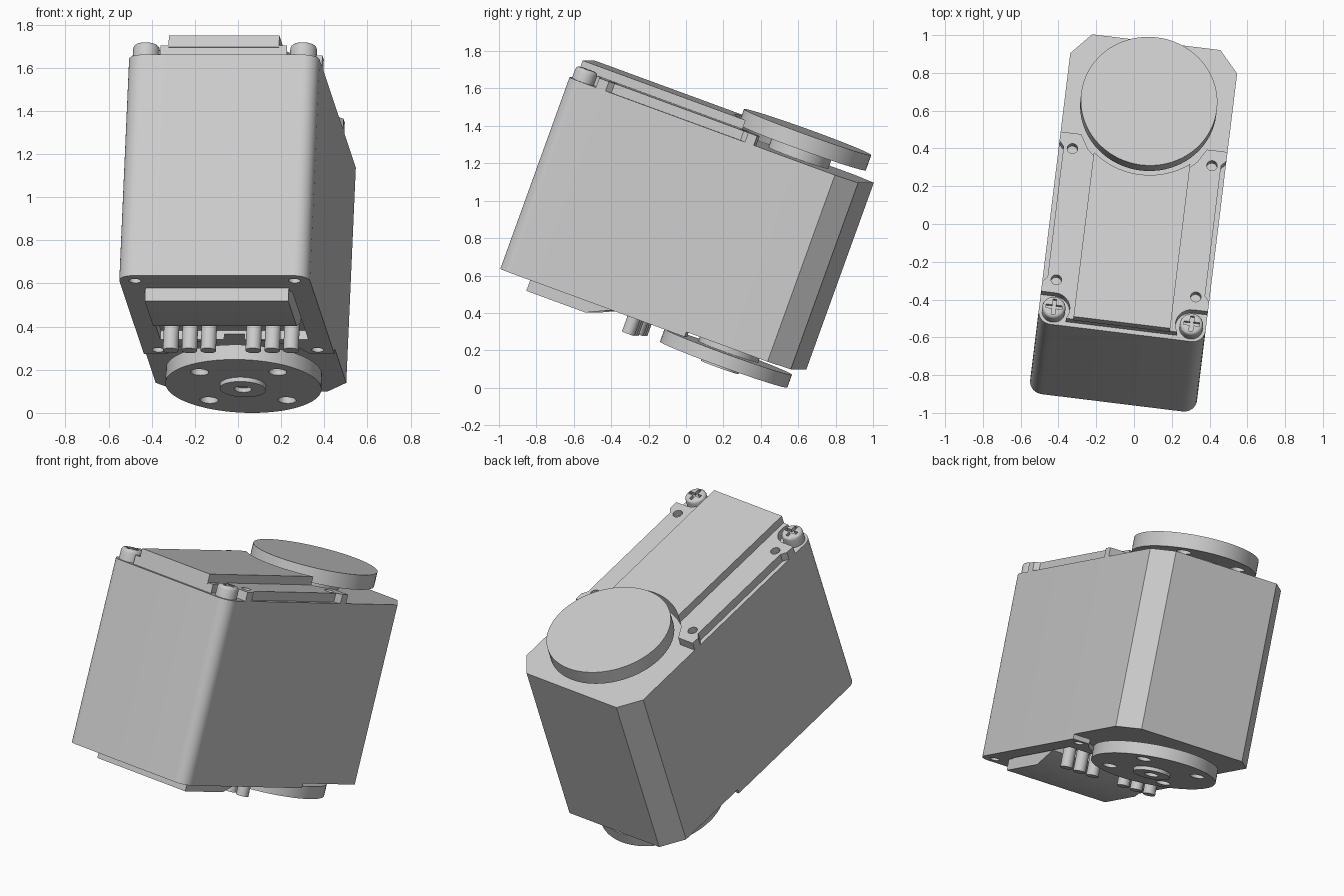
import bpy, bmesh
from math import cos, sin, pi, radians
from mathutils import Matrix, Vector

cube = bpy.data.objects.get("Cube")
if cube:
    bpy.data.objects.remove(cube, do_unlink=True)

GREY = bpy.data.materials.new("light grey")
GREY.use_nodes = True
COLOUR = (0.6, 0.6, 0.6, 1)
GREY.diffuse_color = COLOUR
GREY.node_tree.nodes["Principled BSDF"].inputs["Base Color"].default_value = COLOUR

TILT = Matrix.Rotation(radians(-7), 4, 'Z') @ Matrix.Rotation(radians(-20), 4, 'X')
AXIS = 0.147      # output shaft position along the body
HALF = 0.445      # half width of the body
parts = []


def make(name, bm, keep=True):
    bmesh.ops.recalc_face_normals(bm, faces=bm.faces)
    mesh = bpy.data.meshes.new(name)
    bm.to_mesh(mesh)
    bm.free()
    mesh.materials.append(GREY)
    ob = bpy.data.objects.new(name, mesh)
    bpy.context.collection.objects.link(ob)
    if keep:
        parts.append(ob)
    else:
        ob.hide_render = True
    return ob


def prism(name, points, vec):
    bm = bmesh.new()
    face = bm.faces.new([bm.verts.new(p) for p in points])
    ext = bmesh.ops.extrude_face_region(bm, geom=[face])
    bmesh.ops.translate(bm, vec=vec, verts=[g for g in ext["geom"] if isinstance(g, bmesh.types.BMVert)])
    return make(name, bm)


def slab(name, half, z0, z1):
    """Extrude an outline given as its right half, from front to back."""
    outline = half + [(-x, y) for x, y in reversed(half) if abs(x) > 1e-5]
    return prism(name, [(x, y, z0) for x, y in outline], (0, 0, z1 - z0))


def arc(cx, cy, r, a0, a1, n=12):
    angles = [radians(a0 + (a1 - a0) * i / n) for i in range(n + 1)]
    return [(cx + r * cos(a), cy + r * sin(a)) for a in angles]


def rod(name, x, y, r, z0, z1, keep=True, bevel=0, seg=32):
    bm = bmesh.new()
    bmesh.ops.create_cone(bm, cap_ends=True, segments=seg, radius1=r, radius2=r, depth=z1 - z0,
                          matrix=Matrix.Translation((x, y, (z0 + z1) / 2)))
    if bevel:
        rim = [e for e in bm.edges if all(v.co.z > z1 - 1e-4 for v in e.verts)]
        bmesh.ops.bevel(bm, geom=rim, offset=bevel, segments=3, profile=0.5, affect='EDGES')
    return make(name, bm, keep)


def box_cutter(x, y, z, sx, sy, sz):
    bm = bmesh.new()
    bmesh.ops.create_cube(bm, size=1, matrix=Matrix.Translation((x, y, z)) @ Matrix.Diagonal((sx, sy, sz, 1)))
    return make("cutter", bm, False)


def cut(ob, cutters):
    for c in cutters:
        mod = ob.modifiers.new("cut", 'BOOLEAN')
        mod.operation, mod.solver, mod.object = 'DIFFERENCE', 'EXACT', c
        bpy.context.view_layer.objects.active = ob
        bpy.ops.object.modifier_apply(modifier=mod.name)
        bpy.data.objects.remove(c, do_unlink=True)


def recess():
    return box_cutter(0, -0.575, 0.26, 0.69, 0.65, 0.12)


def screw_holes(z, rows, depth):
    return [rod("cutter", s * 0.372, y, 0.028, z - depth, z + depth, False, seg=20)
            for s in (-1, 1) for y in rows]


# Main case: rounded front corners, chamfered back corners
FRONT = arc(HALF - 0.07, -1.045, 0.07, -90, 0, 8)
case = slab("case", FRONT + [(HALF, 0.415), (0.342, 0.535)], 0.303, 1.365)
cut(case, [recess()])

# Bottom cover with a round clearance for the lower disc
CLEAR = arc(0, AXIS, 0.40, -43, -90)
TAB = [(HALF, -0.05), (0.335, -0.05)]
cover = slab("bottom_cover", FRONT + TAB + CLEAR, 0.275, 0.304)
cut(cover, [recess()] + screw_holes(0.275, (-1.044, -0.108), 0.028))

# Top flange, notched around the two screws and waisted along its sides
SIDE = [(HALF, -0.955), (HALF, -0.90), (0.42, -0.87), (0.42, -0.13), (HALF, -0.10)]
flange = slab("top_flange", [(0.296, -1.09)] + arc(0.367, -1.04, 0.085, 200, 90, 8) + SIDE + TAB + CLEAR,
              1.36, 1.418)
cut(flange, screw_holes(1.418, (-0.881, -0.136), 0.04))

# Raised centre plate
slab("top_plate", [(0.258, -1.093)] + arc(0, AXIS, 0.40, -50, -90), 1.41, 1.468)

# Cross-slot screws
for side, label in ((1, "left"), (-1, "right")):
    screw = rod(label + "_screw", side * 0.367, -1.04, 0.062, 1.35, 1.437, bevel=0.02)
    cut(screw, [box_cutter(side * 0.367, -1.04, 1.437, 0.085, 0.02, 0.04),
                box_cutter(side * 0.367, -1.04, 1.437, 0.02, 0.085, 0.04)])


# Output discs with blind holes in their lower faces
def disc(name, z0, z1):
    ob = rod(name, 0, AXIS, 0.362, z0, z1, seg=72)
    cut(ob, [rod("cutter", sx * 0.182, AXIS + sy * 0.19, 0.042, z0 - 0.05, z0 + 0.055, False)
             for sx in (-1, 1) for sy in (-1, 1)])


disc("upper_disc", 1.425, 1.512)
disc("lower_disc", 0.189, 0.262)
rod("upper_boss", 0, AXIS, 0.17, 1.35, 1.43, seg=48)
rod("lower_boss", 0, AXIS, 0.17, 0.25, 0.32, seg=48)
hub = rod("lower_hub", 0, AXIS - 0.015, 0.107, 0.168, 0.20, seg=40)
cut(hub, [rod("cutter", 0, AXIS - 0.015, 0.04, 0.1, 0.19, False)])

# Connector housing with a sloped back
SHAPE = [(-0.948, 0.33), (-0.948, 0.21), (-0.61, 0.21), (-0.46, 0.28), (-0.46, 0.33)]
prism("connector_housing", [(-0.335, y, z) for y, z in SHAPE], (0.67, 0, 0))

# Connector pins
for side in (-1, 1):
    for i in range(3):
        rod("pin", side * (0.105 + 0.088 * i), -0.36, 0.036, 0.18, 0.33, seg=24)

# Tilt the whole assembly and shade it
for ob in parts:
    ob.data.transform(TILT)
    ob.data.update()
zs = [v.co.z for ob in parts for v in ob.data.vertices]
for ob in parts:
    ob.data.transform(Matrix.Translation((0, 0, -min(zs))))
bpy.ops.object.select_all(action='DESELECT')
for ob in parts:
    ob.select_set(True)
bpy.context.view_layer.objects.active = parts[0]
bpy.ops.object.shade_smooth_by_angle(angle=radians(30))
